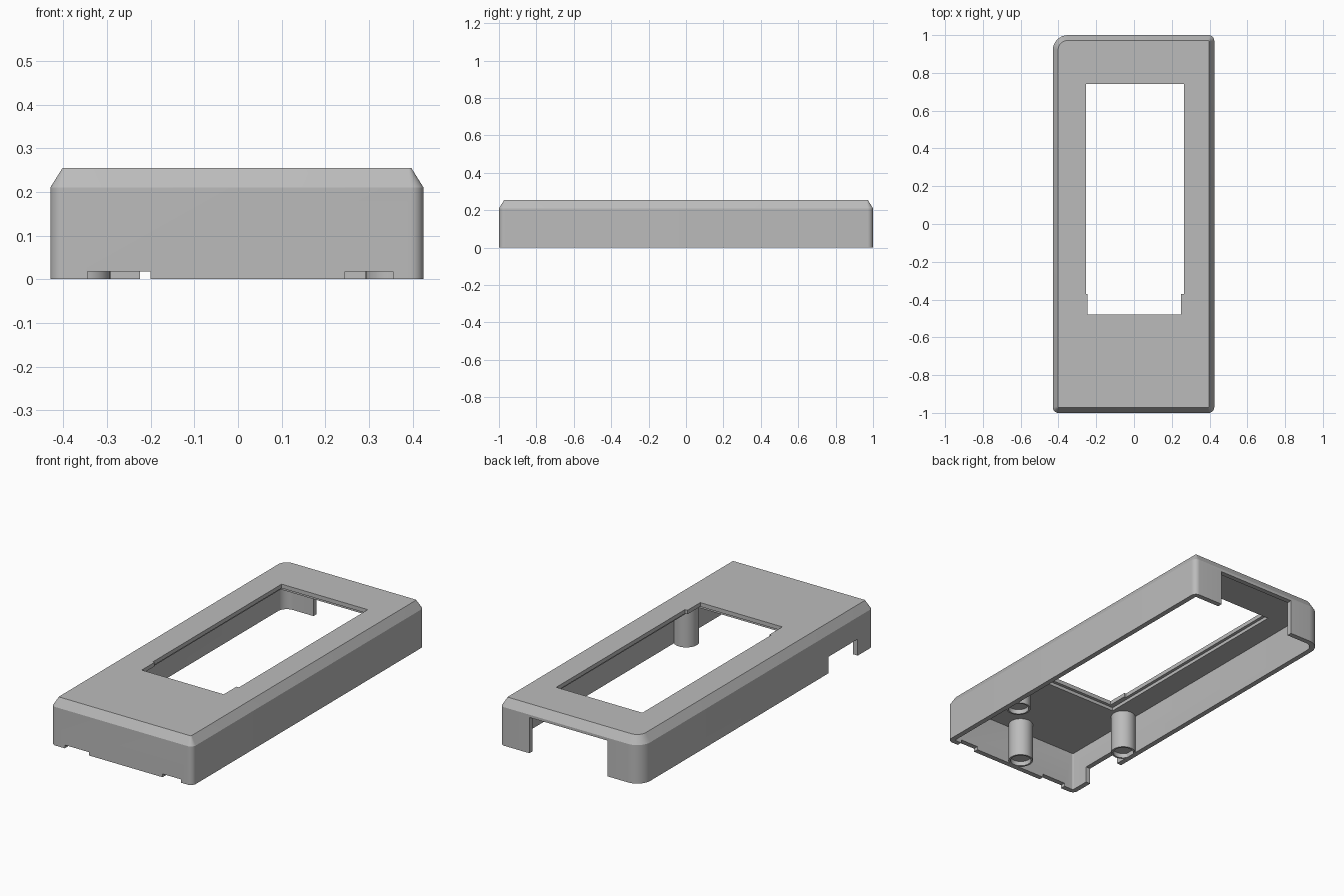
import bpy, bmesh, math

if "Cube" in bpy.data.objects:
    bpy.data.objects.remove(bpy.data.objects["Cube"], do_unlink=True)

# Single plastic colour
GREY = (0.5, 0.5, 0.5, 1)
plastic = bpy.data.materials.new("grey_plastic")
plastic.use_nodes = True
plastic.diffuse_color = GREY
plastic.node_tree.nodes["Principled BSDF"].inputs["Base Color"].default_value = GREY

LEFT, RIGHT, FRONT, BACK = -0.43, 0.425, -1.0, 1.0
WALL = 0.028
CEILING = 0.215


def outline(inset, steps=8):
    """Rounded plan outline; the corner at -x, +y has the largest radius."""
    x0, x1, y0, y1 = LEFT + inset, RIGHT - inset, FRONT + inset, BACK - inset
    corners = [(x1, y1, 1, 1, 0.03), (x0, y1, -1, 1, 0.08),
               (x0, y0, -1, -1, 0.03), (x1, y0, 1, -1, 0.03)]
    pts = []
    for q, (x, y, sx, sy, r) in enumerate(corners):
        r = max(r - inset, 0.006)
        for i in range(steps + 1):
            a = math.pi / 2 * (q + i / steps)
            pts.append((x - sx * r + r * math.cos(a), y - sy * r + r * math.sin(a)))
    return pts


def circle(cx, cy, r, n=32):
    return [(cx + r * math.cos(2 * math.pi * i / n), cy + r * math.sin(2 * math.pi * i / n))
            for i in range(n)]


def loft(name, sections):
    """Closed solid through (outline, height) sections."""
    bm = bmesh.new()
    rings = [[bm.verts.new((x, y, z)) for x, y in pts] for pts, z in sections]
    for low, high in zip(rings, rings[1:]):
        for i in range(len(low)):
            j = (i + 1) % len(low)
            bm.faces.new((low[i], low[j], high[j], high[i]))
    bm.faces.new(rings[0][::-1])
    bm.faces.new(rings[-1])
    bmesh.ops.recalc_face_normals(bm, faces=bm.faces)
    mesh = bpy.data.meshes.new(name)
    bm.to_mesh(mesh)
    bm.free()
    mesh.materials.append(plastic)
    obj = bpy.data.objects.new(name, mesh)
    bpy.context.collection.objects.link(obj)
    return obj


def box(name, x0, x1, y0, y1, z0, z1):
    plan = [(x0, y0), (x1, y0), (x1, y1), (x0, y1)]
    return loft(name, [(plan, z0), (plan, z1)])


def activate(obj):
    bpy.ops.object.select_all(action="DESELECT")
    obj.select_set(True)
    bpy.context.view_layer.objects.active = obj


def cut(obj, cutter):
    cutter.hide_render = True
    activate(obj)
    mod = obj.modifiers.new("cut", "BOOLEAN")
    mod.operation, mod.solver, mod.object = "DIFFERENCE", "EXACT", cutter
    bpy.ops.object.modifier_apply(modifier=mod.name)
    bpy.data.objects.remove(cutter, do_unlink=True)


def smooth(obj):
    activate(obj)
    bpy.ops.object.shade_smooth_by_angle(angle=math.radians(25))


# Outer shell with chamfered top edge, hollowed from below
shell = loft("case_shell", [(outline(0), 0), (outline(0), 0.21), (outline(0.028), 0.255)])
cut(shell, loft("cavity", [(outline(WALL), -0.1), (outline(WALL), CEILING)]))

# Display window, narrower at its front end, with a recess under its rim
cut(shell, box("window_recess", -0.272, 0.282, -0.497, 0.757, 0.1, 0.233))
cut(shell, box("window_main", -0.255, 0.265, -0.37, 0.74, 0.1, 0.4))
cut(shell, box("window_front", -0.245, 0.25, -0.48, -0.36, 0.1, 0.4))

# Openings in the back wall and the right-hand wall
cut(shell, box("back_opening", -0.225, 0.245, 0.95, 1.1, -0.1, 0.195))
cut(shell, box("side_opening", -0.5, -0.39, -0.866, -0.616, -0.1, 0.09))

# Shallow notches under the front wall
for x0, x1 in ((-0.345, -0.2), (0.245, 0.355)):
    cut(shell, box("front_notch", x0, x1, -1.1, -0.95, -0.1, 0.018))
smooth(shell)

# Screw bosses with recessed ends
for name, x, y in (("front_boss", 0, -0.915), ("right_boss", -0.355, -0.51),
                   ("left_boss", 0.355, -0.51)):
    boss = loft(name, [(circle(x, y, r), z) for r, z in
                       ((0.063, CEILING + 0.005), (0.063, 0), (0.053, 0), (0.053, 0.025))])
    smooth(boss)
